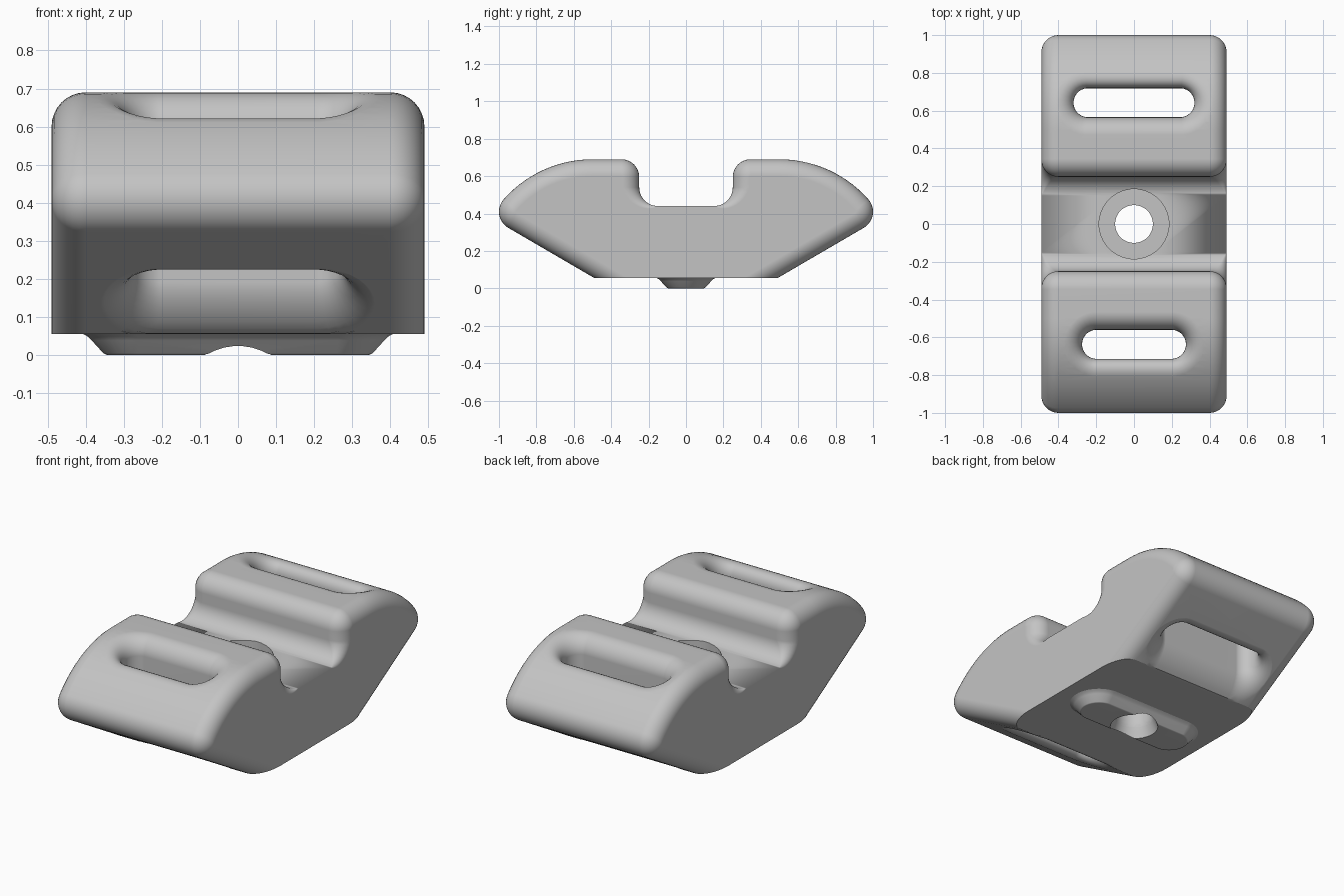
import bpy, bmesh
from math import sin, cos, pi, radians, sqrt

old = bpy.data.objects.get("Cube")
if old:
    bpy.data.objects.remove(old)

grey = bpy.data.materials.new("light_grey")
grey.use_nodes = True
grey.diffuse_color = (0.55, 0.55, 0.55, 1)
grey.node_tree.nodes["Principled BSDF"].inputs["Base Color"].default_value = (0.55, 0.55, 0.55, 1)

HALF_W, BASE, TOP, FILLET = 0.49, 0.055, 0.69, 0.09
BIG_R, BIG_Y, BIG_Z = 0.634, 0.5, 0.056      # large shoulder arc


def loft(name, rings):
    """Skin a stack of closed rings and cap both ends."""
    bm = bmesh.new()
    rows = [[bm.verts.new(p) for p in ring] for ring in rings]
    n = len(rows[0])
    for a, b in zip(rows, rows[1:]):
        for i in range(n):
            j = (i + 1) % n
            bm.faces.new((a[i], a[j], b[j], b[i]))
    bm.faces.new(rows[0])
    bm.faces.new(rows[-1])
    bmesh.ops.remove_doubles(bm, verts=bm.verts, dist=0.0002)
    bmesh.ops.dissolve_degenerate(bm, edges=bm.edges, dist=0.0001)
    bmesh.ops.recalc_face_normals(bm, faces=bm.faces)
    mesh = bpy.data.meshes.new(name)
    bm.to_mesh(mesh)
    bm.free()
    ob = bpy.data.objects.new(name, mesh)
    bpy.context.collection.objects.link(ob)
    return ob


def stadium(half, r, zfun, cy=0, n=32):
    """Rounded slot outline; zfun gives the height at each y."""
    pts = []
    for i in range(n):
        a = 2 * pi * (i + 0.5) / n
        x = r * cos(a) + (half if cos(a) > 0 else -half)
        y = cy + r * sin(a)
        pts.append((x, y, zfun(y)))
    return pts


def arc(cy, cz, r, a0, a1, steps, sign=1, fade=False):
    """Profile points as (y, z, normal y, normal z, edge fillet)."""
    out = []
    for i in range(steps + 1):
        t = i / steps
        a = radians(a0 + (a1 - a0) * t)
        f = FILLET * (1 - t) if fade else FILLET
        out.append((cy + r * cos(a), cz + r * sin(a), sign * cos(a), sign * sin(a), f))
    return out


# Side profile: bottom corner, nose, shoulder, channel lip, channel floor
half = [(0.49, BASE, 2, 0, FILLET)]
half += arc(0.90, 0.41, 0.10, -60, 41.5, 10)
half += arc(BIG_Y, BIG_Z, BIG_R, 41.5, 90, 14)[1:]
half += arc(0.345, TOP - 0.095, 0.095, 90, 180, 10)
half += arc(0.15, 0.54, 0.10, 0, -90, 10, -1, True)
profile = half + [(-y, z, -ny, nz, f) for y, z, ny, nz, f in reversed(half)]

# Body: profile swept across the width with rounded side edges
rings = []
STEPS = 8
for side, order in ((-1, range(STEPS, -1, -1)), (1, range(STEPS + 1))):
    for k in order:
        a = k / STEPS * pi / 2
        rings.append([(side * (HALF_W - f * (1 - sin(a))),
                       y - ny * f * (1 - cos(a)),
                       z - nz * f * (1 - cos(a))) for y, z, ny, nz, f in profile])
body = loft("body", rings)

# Foot: flared rounded pad under the body
foot = loft("foot", [stadium(0.25, r, lambda y, z=z: z) for r, z in
                     ((0.095, 0), (0.104, 0.004), (0.135, 0.038), (0.145, 0.048), (0.16, 0.056), (0.16, 0.075))])


def upper(y):
    d = abs(y) - BIG_Y
    return TOP if d < 0 else BIG_Z + sqrt(BIG_R ** 2 - d * d)


def lower(y):
    return BASE + max(0, abs(y) - 0.49) * 0.577


def slot_cutter(name, cy, half_len):
    """Upright slot whose rims flare out to meet the skin."""
    r, flare, steps = 0.077, 0.095, 8
    angles = [i / steps * pi / 2 for i in range(steps + 1)]
    stack = [stadium(half_len, r + flare, lambda y: 0.9, cy)]
    for a in angles:
        stack.append(stadium(half_len, r + flare * (1 - sin(a)),
                             lambda y: upper(y) - flare * (1 - cos(a)), cy))
    for a in reversed(angles):
        stack.append(stadium(half_len, r + flare * (1 - sin(a)),
                             lambda y: lower(y) + flare * (1 - cos(a)), cy))
    stack.append(stadium(half_len, r + flare, lambda y: -0.1, cy))
    return loft(name, stack)


# Bolt hole: counterbore above, slightly flared mouth below
hole = loft("hole_cutter", [stadium(0, r, lambda y, z=z: z) for r, z in
                            ((0.185, 0.9), (0.185, 0.3), (0.1, 0.3), (0.1, 0.09),
                             (0.107, 0.06), (0.117, 0.035), (0.13, 0), (0.13, -0.1))])
slots = [slot_cutter("back_slot_cutter", 0.642, 0.243),
         slot_cutter("front_slot_cutter", -0.637, 0.198)]


def cut(ob, cutters):
    bpy.context.view_layer.objects.active = ob
    for c in cutters:
        m = ob.modifiers.new("cut", 'BOOLEAN')
        m.operation = 'DIFFERENCE'
        m.solver = 'EXACT'
        m.object = c
        bpy.ops.object.modifier_apply(modifier=m.name)


cut(body, slots + [hole])
cut(foot, [hole])
for c in slots + [hole]:
    bpy.data.objects.remove(c)

# Finish: one grey, smooth with crisp edges
for ob in (body, foot):
    ob.data.materials.clear()
    ob.data.materials.append(grey)
    bpy.ops.object.select_all(action='DESELECT')
    ob.select_set(True)
    bpy.context.view_layer.objects.active = ob
    bpy.ops.object.shade_smooth_by_angle(angle=radians(30))
    wn = ob.modifiers.new("weighted_normals", 'WEIGHTED_NORMAL')
    wn.keep_sharp = True
